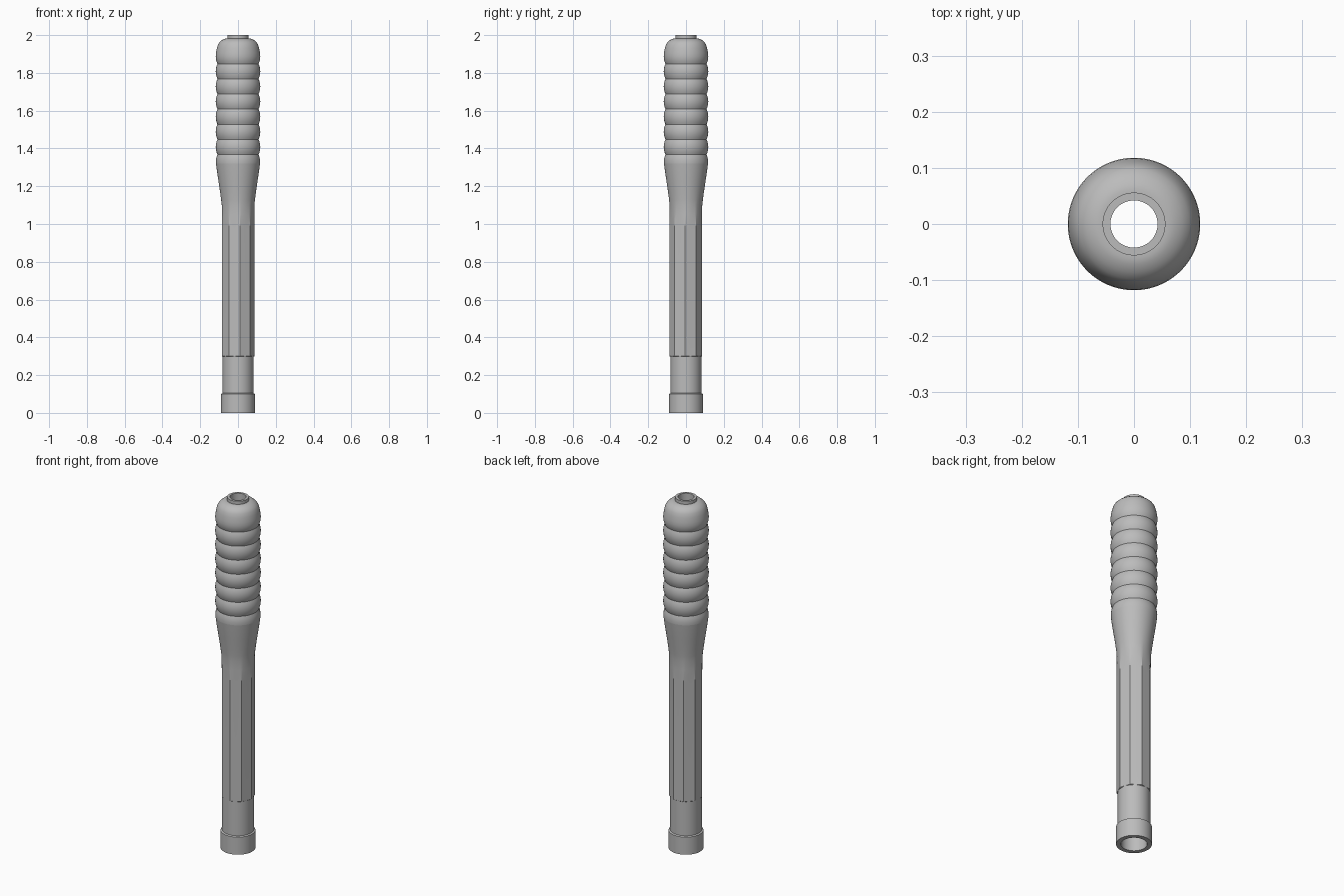
import bpy
import bmesh
from math import sin, cos, pi, radians

if "Cube" in bpy.data.objects:
    bpy.data.objects.remove(bpy.data.objects["Cube"], do_unlink=True)

SEGMENTS = 72
FACETS = 9
TURN = radians(-3)

metal = bpy.data.materials.new("grey metal")
metal.use_nodes = True
grey = (0.5, 0.5, 0.5, 1)
metal.diffuse_color = grey
metal.node_tree.nodes["Principled BSDF"].inputs["Base Color"].default_value = grey


def facet_radius(radius, angle, amount):
    """Blend from a circle to a regular polygon with the given corner radius."""
    step = 2 * pi / FACETS
    flat = radius * cos(step / 2) / cos(angle % step - step / 2)
    return radius + (flat - radius) * amount


def loft(name, rings):
    """Skin rings of (radius, height, optional facet amount), going upwards outside."""
    bm = bmesh.new()
    loops = []
    for radius, z, *amount in rings:
        loop = []
        for i in range(SEGMENTS):
            a = 2 * pi * i / SEGMENTS
            r = facet_radius(radius, a, amount[0] if amount else 0)
            loop.append(bm.verts.new((r * cos(a + TURN), r * sin(a + TURN), z)))
        loops.append(loop)
    for low, high in zip(loops, loops[1:]):
        for i in range(SEGMENTS):
            j = (i + 1) % SEGMENTS
            bm.faces.new((low[i], low[j], high[j], high[i]))
    mesh = bpy.data.meshes.new(name)
    bm.to_mesh(mesh)
    bm.free()
    mesh.materials.append(metal)
    obj = bpy.data.objects.new(name, mesh)
    bpy.context.collection.objects.link(obj)
    bpy.ops.object.select_all(action="DESELECT")
    obj.select_set(True)
    bpy.context.view_layer.objects.active = obj
    bpy.ops.object.shade_smooth_by_angle(angle=radians(25))
    return obj


# Base collar, with its open lower rim
loft("base_collar", [(0.066, 0), (0.09, 0), (0.09, 0.1), (0.082, 0.104)])

# Plain round neck
loft("lower_neck", [(0.082, 0.1), (0.082, 0.305)])

# Faceted shaft that blends into the round flare
loft("faceted_shaft", [
    (0.081, 0.297), (0.088, 0.3, 1), (0.088, 0.97, 1), (0.088, 1.0, 0.85),
    (0.087, 1.05, 0.5), (0.087, 1.1, 0.2), (0.09, 1.13, 0.08), (0.095, 1.17),
    (0.104, 1.23), (0.112, 1.285), (0.1165, 1.32),
])

# Rounded ribs, the lowest being only an upper half
CREASE, RIB, FIRST, PITCH = 0.109, 0.118, 1.368, 0.08
ribs = [(0.1165, 1.32), (0.117, 1.335), (0.114, 1.354), (CREASE, FIRST)]
for n in range(6):
    for k in range(1, 9):
        t = k / 8
        ribs.append((CREASE + (RIB - CREASE) * 4 * t * (1 - t), FIRST + PITCH * (n + t)))
loft("ribbed_grip", ribs)

# Domed cap
loft("domed_cap", [
    (CREASE, 1.848), (0.114, 1.86), (0.117, 1.874), (0.118, 1.888),
    (0.1165, 1.905), (0.112, 1.93), (0.106, 1.95), (0.098, 1.963),
    (0.086, 1.973), (0.072, 1.98), (0.062, 1.982), (0.055, 1.982),
])

# Small tip ring, then the hollow bore running down to the base
loft("tip_ring", [(0.056, 1.975), (0.056, 2), (0.042, 2), (0.042, 1.93)])
loft("inner_bore", [(0.042, 1.93), (0.066, 1.9), (0.066, 0)])
